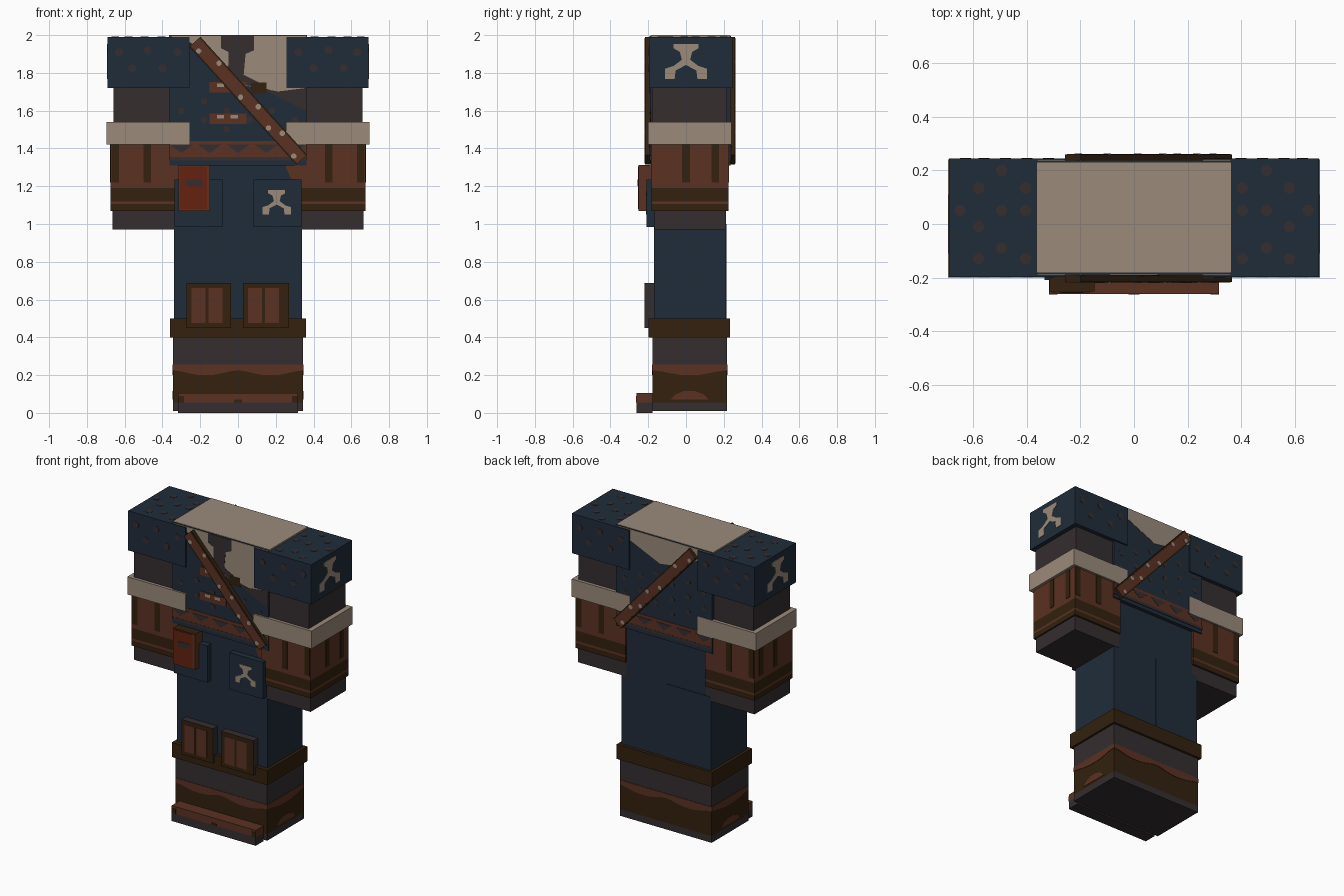
import bpy, bmesh, math
from mathutils import Vector

if "Cube" in bpy.data.objects:
    bpy.data.objects.remove(bpy.data.objects["Cube"])


def material(name, rgb):
    # sRGB bytes to linear
    lin = [((c / 255 + .055) / 1.055) ** 2.4 for c in rgb]
    m = bpy.data.materials.new(name)
    m.use_nodes = True
    m.diffuse_color = (*lin, 1)
    m.node_tree.nodes["Principled BSDF"].inputs["Base Color"].default_value = (*lin, 1)
    return m


tan = material("tan", (155, 138, 122))
navy = material("navy", (32, 44, 58))
grey = material("warm grey", (53, 45, 47))
rust = material("rust leather", (91, 50, 34))
brown = material("dark brown", (51, 33, 14))
red = material("red leather", (101, 33, 15))


def finish(name, bm, mat):
    bmesh.ops.recalc_face_normals(bm, faces=bm.faces)
    me = bpy.data.meshes.new(name)
    bm.to_mesh(me)
    bm.free()
    me.materials.append(mat)
    ob = bpy.data.objects.new(name, me)
    bpy.context.collection.objects.link(ob)
    return ob


def box(name, x, y, z, mat):
    bm = bmesh.new()
    bmesh.ops.create_cube(bm, size=1)
    for v in bm.verts:
        v.co = Vector([(r[0] + r[1]) / 2 + c * (r[1] - r[0]) for c, r in zip(v.co, (x, y, z))])
    return finish(name, bm, mat)


# A plate is a set of flat outlines raised from a surface by a given thickness
MAP = {"y": lambda a, b, d: (a, d, b), "x": lambda a, b, d: (d, a, b), "z": lambda a, b, d: (a, b, d)}


def plate(name, outlines, axis, at, thick, mat):
    bm = bmesh.new()
    for pts in outlines:
        f = bm.faces.new([bm.verts.new(MAP[axis](a, b, at)) for a, b in pts])
        ext = bmesh.ops.extrude_face_region(bm, geom=[f], use_keep_orig=True)["geom"]
        for v in ext:
            if isinstance(v, bmesh.types.BMVert):
                v.co += Vector(MAP[axis](0, 0, thick))
    return finish(name, bm, mat)


def rect(a0, a1, b0, b1):
    return [(a0, b0), (a1, b0), (a1, b1), (a0, b1)]


def dot(a, b, r=.022):
    return [(a + r * math.cos(i * math.tau / 8 + .39), b + r * math.sin(i * math.tau / 8 + .39)) for i in range(8)]


def emblem(cx, cz, s):
    half = [(.6, 1), (.6, .75), (.3, .55), (.2, .1), (.6, -.25), (1, -.4), (1, -1), (.55, -1), (.5, -.5), (0, -.2)]
    pts = half + [(-a, b) for a, b in reversed(half[:-1])]
    return [(cx + a * s, cz + b * s * .85) for a, b in pts]


def wave(a0, a1, top, low, high):
    # strip with a scalloped lower edge
    n = 8
    low_edge = [(a0 + (a1 - a0) * i / n, low + (high - low) * abs(math.cos(math.pi * i / n)) ** 3) for i in range(n + 1)]
    return low_edge + [(a1, top), (a0, top)]


# Torso
TF, TB = -.188, .235
box("torso", (-.362, .362), (TF, TB), (1.31, 1.998), navy)
box("shoulder_top", (-.365, .365), (-.182, .23), (1.99, 2), tan)

# Bare chest, beard and jacket lining
plate("chest_skin", [[(-.36, 1.995), (-.25, 1.96), (-.06, 1.8), (0, 1.74), (.22, 1.7), (.36, 1.72), (.36, 1.995)]],
      "y", TF, -.002, tan)
plate("beard", [[(-.09, 1.995), (-.09, 1.93), (-.05, 1.91), (-.05, 1.84), (-.09, 1.8), (-.05, 1.76), (.1, 1.72),
                 (.11, 1.75), (.03, 1.79), (.04, 1.9), (.085, 1.92), (.085, 1.995)]], "y", TF, -.004, grey)
plate("jacket_lining", [[(.08, 1.74), (.36, 1.6), (.36, 1.72), (.2, 1.7)]], "y", TF, -.003, grey)
plate("nape_skin", [[(.36, 1.995), (.3, 1.94), (.03, 1.82), (-.1, 1.84), (-.3, 1.94), (-.36, 1.995)]], "y", TB, .002, tan)

# Jacket spots
spots = [dot(-.3 + .12 * i, 1.5 + .1 * j + .05 * (i % 2), .018) for i in range(6) for j in range(3)]
plate("jacket_spots_front", [s for s in spots if s[0][1] < 1.68], "y", TF, -.002, grey)
plate("jacket_spots_back", spots, "y", TB, .0015, grey)

# Clasps on the chest
for z in (1.725, 1.558):
    plate("clasp", [rect(-.15, .045, z - .028, z + .028)], "y", TF, -.006, rust)
    plate("clasp_studs", [rect(-.11, -.075, z, z + .02), rect(-.04, 0, z, z + .02)], "y", TF, -.008, tan)
plate("clasp_end", [rect(.07, .15, 1.69, 1.75)], "y", TF, -.006, brown)

# Hip belt with zigzag trim
for side, at, s in (("front", TF, -1), ("back", TB, 1)):
    plate("hip_belt_" + side, [rect(-.362, .362, 1.35, 1.44)], "y", at, .003 * s, rust)
    plate("hip_belt_zigzag_" + side, [[(x - .06, 1.42), (x + .06, 1.42), (x, 1.375)] for x in (-.3, -.15, 0, .15, .3)],
          "y", at, .005 * s, grey)
    plate("hip_belt_hem_" + side, [rect(-.362, .362, 1.335, 1.355)], "y", at, .004 * s, grey)

# Diagonal strap, front and back
top, low = Vector((-.228, 1.965)), Vector((.337, 1.34))
along = (low - top).normalized()
across = Vector((-along.y, along.x))


def band(w):
    return [tuple(p + across * k) for p, k in ((top, w), (low, w), (low, -w), (top, -w))]


for side, at, s, d in (("front", TF, -1, .029), ("back", TB, 1, .024)):
    plate("strap_" + side, [band(.039)], "y", at, d * s, brown)
    plate("strap_face_" + side, [band(.031)], "y", at + d * s, .002 * s, rust)
    studs = [top + along * t + across * (.018 if i % 2 else -.018) for i, t in enumerate((.05, .17, .38, .48, .6, .67, .8))]
    plate("strap_studs_" + side, [dot(p.x, p.y, .015) for p in studs], "y", at + d * s, .004 * s, tan)

# Arms
for s, side in ((1, "left"), (-1, "right")):
    def span(a, b):
        return tuple(sorted((a * s, b * s)))

    box(side + "_shoulder_pad", span(.257, .69), (-.197, .245), (1.72, 1.99), navy)
    box(side + "_upper_arm", span(.3, .66), (-.18, .218), (1.54, 1.72), grey)
    box(side + "_fur_cuff", span(.255, .695), (-.2, .24), (1.42, 1.54), tan)
    for part, z0, z1, mat in (("bracer", 1.19, 1.42, rust), ("bracer_band", 1.12, 1.19, brown),
                              ("bracer_piping", 1.105, 1.12, rust), ("bracer_hem", 1.07, 1.105, brown)):
        box(side + "_" + part, span(.3, .675), (-.182, .225), (z0, z1), mat)
    box(side + "_hand", span(.3, .665), (-.168, .212), (.97, 1.07), grey)

    # Dark slots around the bracer
    for at, k in ((-.182, -1), (.225, 1)):
        plate(side + "_bracer_slots", [rect(s * x - .02, s * x + .02, 1.22, 1.42) for x in (.48, .65)],
              "y", at, .003 * k, brown)
    plate(side + "_bracer_slots_outer", [rect(y - .02, y + .02, 1.22, 1.42) for y in (0, .155)],
          "x", .675 * s, .003 * s, brown)

    # Shoulder emblem and spots
    plate(side + "_shoulder_emblem", [emblem(0, 1.86, .11)], "x", .69 * s, .003 * s, tan)
    for at, k in ((-.197, -1), (.245, 1)):
        plate(side + "_shoulder_spots", [dot(s * x, z) for x, z in
              ((.32, 1.91), (.4, 1.825), (.48, 1.92), (.56, 1.825), (.63, 1.91))], "y", at, .002 * k, grey)
    plate(side + "_shoulder_top_spots", [dot(s * x, y) for x, ys in ((.405, (.135, .05, -.13)),
          (.495, (.2, .05, -.09)), (.58, (.135, -.01, -.13)), (.65, (.05,))) for y in ys], "z", 1.99, .002, grey)

# Legs
box("trousers", (-.34, .34), (-.17, .21), (.45, 1.33), navy)
plate("trouser_back_panel", [rect(-.338, 0, .5, 1)], "y", .21, .004, navy)
box("knee_band", (-.36, .36), (-.198, .232), (.4, .5), brown)

# Boots
BX, BF, BB = .345, -.178, .216
for part, z0, z1, mat in (("boot_shaft", .255, .4, grey), ("boot_foot", .055, .255, brown), ("boot_sole", .01, .055, grey)):
    box(part, (-BX, BX), (BF, BB), (z0, z1), mat)
halves = [wave(-BX, 0, .255, .2, .225), wave(0, BX, .255, .2, .225)]
plate("boot_trim_front", halves, "y", BF, -.003, rust)
plate("boot_trim_back", halves, "y", BB, .003, rust)
for s in (-1, 1):
    plate("boot_trim_side", [wave(BF, BB, .255, .2, .225)], "x", BX * s, .003 * s, rust)
    plate("boot_side_patch", [[(-.08, .07), (.12, .07), (.09, .1), (.04, .117), (-.01, .117), (-.06, .095)]],
          "x", BX * s, .003 * s, rust)
box("toe_cap", (-.317, .317), (-.262, BF), (.055, .105), rust)
box("toe_sole", (-.317, .317), (-.262, BF), (0, .055), grey)
plate("toe_gaps", [rect(-.02, .02, .055, .07), rect(-.317, -.285, .055, .09), rect(.285, .317, .055, .09)],
      "y", -.262, -.002, brown)

# Knee pads
for x0, x1 in ((-.272, -.037), (.027, .27)):
    box("knee_pad", (x0, x1), (-.217, -.16), (.45, .687), grey)
    plate("knee_pad_face", [rect(x0, x1, .45, .687)], "y", -.217, -.002, brown)
    plate("knee_pad_ribs", [rect(x0 + k, x0 + k + .075, .475, .66) for k in (.025, .115)], "y", -.217, -.004, rust)

# Front pockets, emblem and pouch
for s in (-1, 1):
    box("pocket", tuple(sorted((s * .083, s * .335))), (-.21, -.16), (.985, 1.235), navy)
plate("pocket_emblem", [emblem(.205, 1.115, .075)], "y", -.21, -.003, tan)
plate("pocket_trim", [[(.335, 1.235), (.335, 1.31), (.25, 1.31), (.28, 1.24)]], "y", -.17, -.005, rust)
box("pouch", (-.315, -.148), (-.252, -.17), (1.07, 1.31), rust)
plate("pouch_top", [rect(-.315, -.148, -.252, -.19)], "z", 1.31, .002, brown)
plate("pouch_front", [rect(-.308, -.165, 1.08, 1.305)], "y", -.252, -.003, red)
plate("pouch_clasp", [rect(-.275, -.19, 1.2, 1.235)], "y", -.252, -.005, grey)
